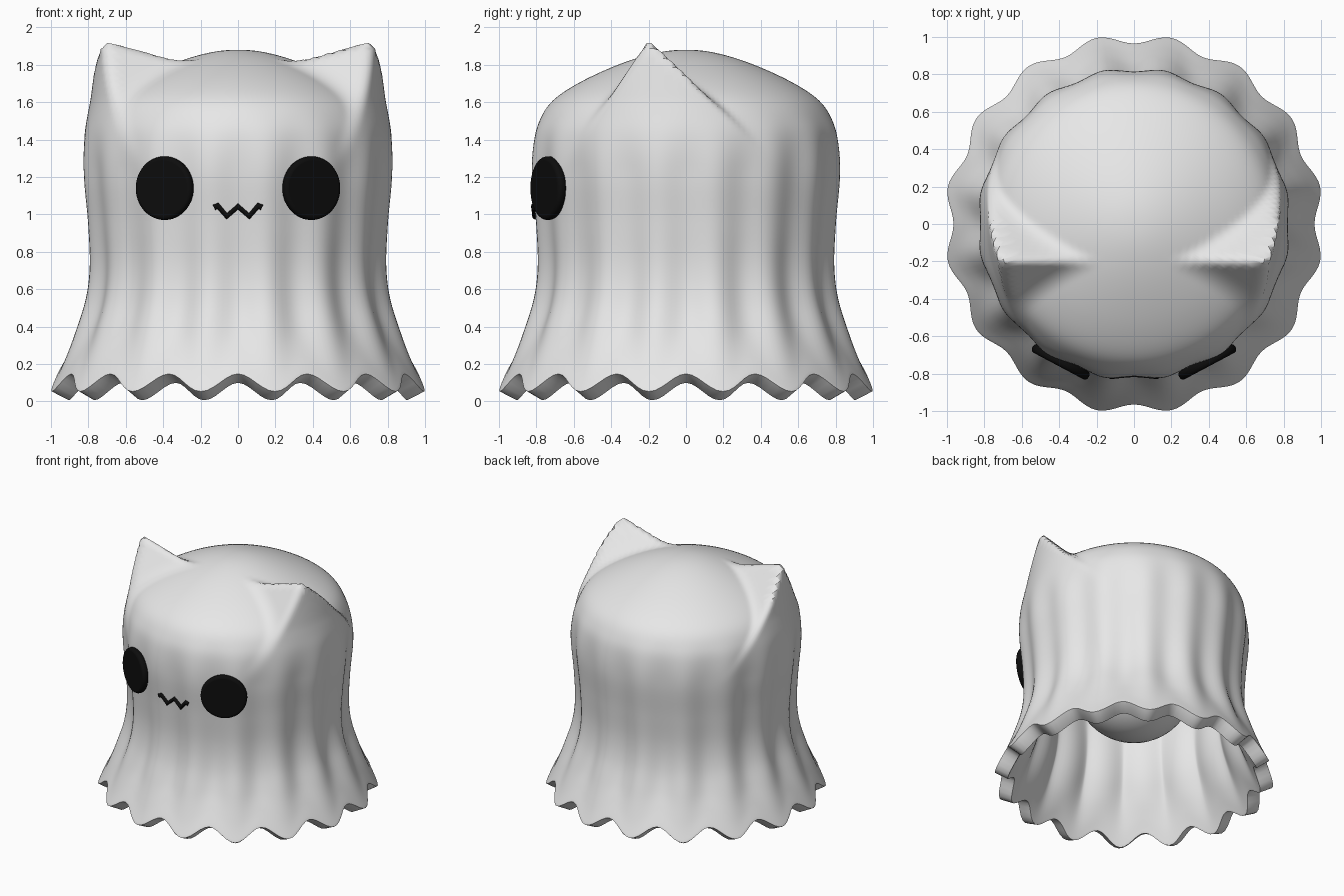
import bpy, bmesh, math
from mathutils import Vector

cube = bpy.data.objects.get("Cube")
if cube:
    bpy.data.objects.remove(cube)


def material(name, value):
    m = bpy.data.materials.new(name)
    m.use_nodes = True
    m.diffuse_color = (value, value, value, 1)
    m.node_tree.nodes["Principled BSDF"].inputs["Base Color"].default_value = (value, value, value, 1)
    return m


WHITE = material("cloth white", 0.8)
BLACK = material("face black", 0.004)


def add_object(name, data, mat):
    ob = bpy.data.objects.new(name, data)
    bpy.context.collection.objects.link(ob)
    data.materials.append(mat)
    return ob


def smoothstep(a, b, v):
    t = min(1, max(0, (v - a) / (b - a)))
    return t * t * (3 - 2 * t)


def smooth_min(a, b, k):
    h = max(k - abs(a - b), 0) / k
    return min(a, b) - h * h * k / 4


# Sheet outline: (radius, height) from hem to crown
PROFILE = [Vector(p) for p in (
    (0.99, 0.10), (0.93, 0.22), (0.865, 0.37), (0.81, 0.54), (0.79, 0.72),
    (0.802, 0.95), (0.825, 1.2), (0.818, 1.38), (0.785, 1.5), (0.71, 1.61),
    (0.56, 1.71), (0.35, 1.805), (0.16, 1.863), (0, 1.88))]


def outline(steps):
    pts = [PROFILE[0] * 2 - PROFILE[1]] + PROFILE + [Vector((-0.16, 1.863))]
    out = []
    for a, b, c, d in zip(pts, pts[1:], pts[2:], pts[3:]):
        for i in range(steps):
            t = i / steps
            out.append((b * 2 + (c - a) * t + (a * 2 - b * 5 + c * 4 - d) * t * t
                        + (b * 3 - a - c * 3 + d) * t ** 3) / 2)
    return out


CENTRE = Vector((0, 0, 1))
EAR_TIP = Vector((0.72, -0.2, 1.94))
EAR_PLANES = [Vector((-0.28, -1.4, 1)), Vector((-0.28, 1.0, 1))]


def pull_ear(p):
    """Push a point outward onto the nearest pointed ear."""
    ray = p - CENTRE
    dist = ray.length
    d = ray / dist
    d.x = abs(d.x)
    # flared outer side, then the front and back slopes
    reach = 0.868 / (math.hypot(d.x, d.y) + 0.13 * d.z)
    for n in EAR_PLANES:
        slope = n.dot(d)
        if slope > 0.01:
            reach = smooth_min(reach, n.dot(EAR_TIP - CENTRE) / slope, 0.06)
    lifted = -smooth_min(-dist, -reach, 0.07)
    w = smoothstep(1.2, 1.55, p.z)
    return CENTRE + ray * (1 + (lifted / dist - 1) * w)


FOLDS = 16


def sheet_point(r, z, angle):
    wave = math.cos(FOLDS * angle)
    amount = 0.011 + 0.014 * (1 - smoothstep(0.1, 1.1, z))
    r -= amount * wave * (1 - smoothstep(1.2, 1.6, z))
    z += 0.047 * wave * (1 - smoothstep(0.1, 0.5, z))
    p = Vector((r * math.cos(angle), r * math.sin(angle), z))
    return pull_ear(p) if z > 1.2 else p


# Draped sheet with folds, scalloped hem and ears
SIDES = 192
bm = bmesh.new()
rings = []
for r, z in outline(6):
    rings.append([bm.verts.new(sheet_point(r, z, math.tau * i / SIDES)) for i in range(SIDES)])
crown = bm.verts.new((0, 0, 1.88))
for low, high in zip(rings, rings[1:]):
    for i in range(SIDES):
        j = (i + 1) % SIDES
        bm.faces.new((low[i], low[j], high[j], high[i]))
for i in range(SIDES):
    bm.faces.new((rings[-1][i], rings[-1][(i + 1) % SIDES], crown))
for f in bm.faces:
    f.smooth = True
mesh = bpy.data.meshes.new("sheet_body")
bm.to_mesh(mesh)
bm.free()
body = add_object("sheet_body", mesh, WHITE)
shell = body.modifiers.new("thickness", 'SOLIDIFY')
shell.thickness = 0.105
shell.offset = -1
rim = body.modifiers.new("soft hem", 'BEVEL')
rim.width = 0.018
rim.segments = 3
rim.limit_method = 'ANGLE'
rim.angle_limit = math.radians(60)

# Round core hidden under the sheet
bpy.ops.mesh.primitive_uv_sphere_add(segments=48, ring_count=24, radius=0.44, location=(0, 0, 0.86))
core = bpy.context.object
core.name = "inner_core"
core.data.materials.append(WHITE)
bpy.ops.object.shade_smooth()

# Round eyes
for name, side in (("left_eye", 1), ("right_eye", -1)):
    turn = side * math.radians(28)
    bpy.ops.mesh.primitive_cylinder_add(
        vertices=48, radius=0.17, depth=0.05,
        location=(0.835 * math.sin(turn), -0.835 * math.cos(turn), 1.14),
        rotation=(math.pi / 2, 0, turn))
    eye = bpy.context.object
    eye.name = name
    eye.data.materials.append(BLACK)
    bev = eye.modifiers.new("round edge", 'BEVEL')
    bev.width = 0.02
    bev.segments = 4
    bev.limit_method = 'ANGLE'
    bpy.ops.object.shade_smooth_by_angle(angle=math.radians(40))

# Zigzag mouth following the sheet
half = [(0.128, 1.036), (0.108, 1.046), (0.06, 0.99)]
path = [(-x, z) for x, z in half] + [(0, 1.042)] + half[::-1]
curve = bpy.data.curves.new("mouth", 'CURVE')
curve.dimensions = '3D'
curve.bevel_depth = 0.017
curve.bevel_resolution = 3
curve.use_fill_caps = True
line = curve.splines.new('POLY')
line.points.add(len(path) - 1)
for pt, (x, z) in zip(line.points, path):
    p = sheet_point(0.808, z, -math.pi / 2 + math.asin(x / 0.808))
    pt.co = (x, p.y - 0.004, z, 1)
add_object("mouth", curve, BLACK)
